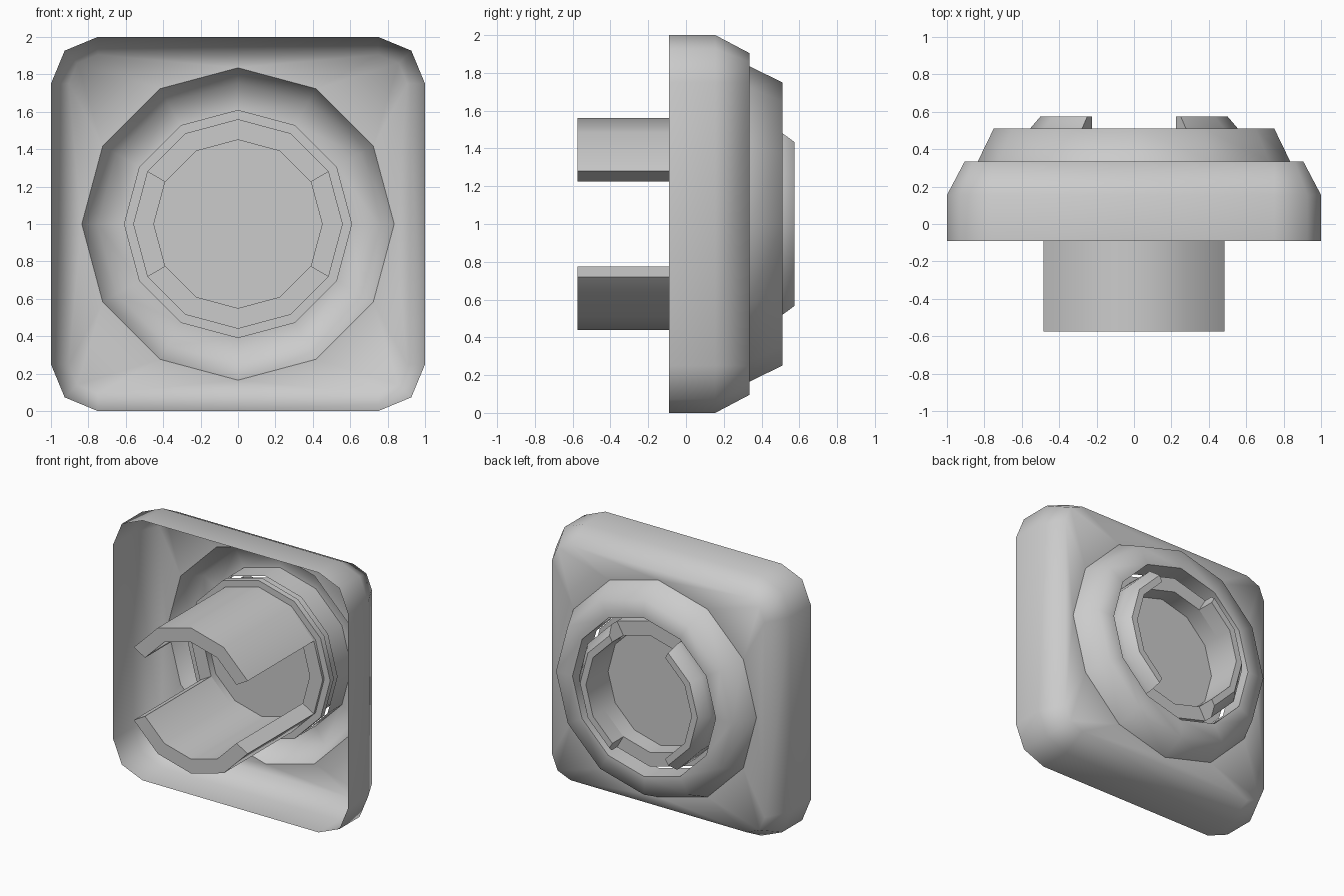
import bpy, bmesh, math

if "Cube" in bpy.data.objects:
    bpy.data.objects.remove(bpy.data.objects["Cube"])

CZ = 1.0  # height of the common axis, which runs along y


def finish(name, bm, angle, outward=False):
    bmesh.ops.recalc_face_normals(bm, faces=bm.faces)
    if outward:  # open shells: the largest rear-looking area must face +y
        if sum(f.normal.y * f.calc_area() for f in bm.faces) < 0:
            bmesh.ops.reverse_faces(bm, faces=bm.faces)
    me = bpy.data.meshes.new(name)
    bm.to_mesh(me)
    bm.free()
    ob = bpy.data.objects.new(name, me)
    bpy.context.collection.objects.link(ob)
    bpy.ops.object.select_all(action='DESELECT')
    bpy.context.view_layer.objects.active = ob
    ob.select_set(True)
    bpy.ops.object.shade_smooth_by_angle(angle=math.radians(angle))
    return ob


def sweep(name, profile, start=0, end=360, closed=True, angle=40, outward=False):
    """Sweep an (r, y) profile about the axis in 30 degree steps."""
    bm = bmesh.new()
    full = end - start == 360
    steps = (end - start) // 30
    rows = []
    for i in range(steps if full else steps + 1):
        a = math.radians(start + 30 * i)
        rows.append([bm.verts.new((r * math.cos(a), y, CZ + r * math.sin(a)))
                     for r, y in profile])
    n = len(profile)
    for i in range(steps):
        p, q = rows[i], rows[(i + 1) % len(rows)]
        for j in range(n if closed else n - 1):
            k = (j + 1) % n
            bm.faces.new((p[j], p[k], q[k], q[j]))
    if closed and not full:
        bm.faces.new(rows[0])
        bm.faces.new(rows[-1])
    return finish(name, bm, angle, outward)


def rounded_square(bm, half, radius, y):
    c = half - radius
    pts = []
    for q in range(4):
        cx = c if q in (0, 3) else -c
        cz = c if q in (0, 1) else -c
        for s in range(3):
            a = math.radians(90 * q + 45 * s)
            pts.append(bm.verts.new((cx + radius * math.cos(a), y,
                                     CZ + cz + radius * math.sin(a))))
    return pts


# open square shell with bevelled rear edge and a 12-sided opening
bm = bmesh.new()
loops = [rounded_square(bm, 1.0, 0.25, -0.09),
         rounded_square(bm, 1.0, 0.25, 0.155),
         rounded_square(bm, 0.905, 0.155, 0.335)]
for a, b in zip(loops, loops[1:]):
    for i in range(12):
        j = (i + 1) % 12
        bm.faces.new((a[i], a[j], b[j], b[i]))
hole = [bm.verts.new((0.835 * math.cos(math.radians(30 * i)), 0.335,
                      CZ + 0.835 * math.sin(math.radians(30 * i))))
        for i in range(12)]
rim = loops[-1]
for q in range(4):
    h = [hole[(3 * q + k) % 12] for k in range(4)]
    r = [rim[(3 * q + k) % 12] for k in range(4)]
    bm.faces.new((h[0], r[0], h[1]))
    bm.faces.new((h[1], r[0], r[1]))
    bm.faces.new((h[1], r[1], h[2]))
    bm.faces.new((h[2], r[1], r[2]))
    bm.faces.new((h[2], r[2], h[3]))
    bm.faces.new((h[3], r[2], r[3]))
finish("square_shell", bm, 70, True)

# raised collar on the shell, with its socket wall
sweep("raised_collar", [(0.835, 0.335), (0.75, 0.51), (0.61, 0.51), (0.61, 0.335)],
      closed=False, angle=70, outward=True)

# plug: flange, body ring and closing disc
sweep("plug_flange", [(0.56, 0.25), (0.61, 0.25), (0.61, 0.295), (0.56, 0.295)])
sweep("plug_ring", [(0.45, 0.23), (0.56, 0.23), (0.56, 0.44), (0.45, 0.44)])
bm = bmesh.new()
for y in (0.285, 0.305):
    bm.faces.new([bm.verts.new((0.45 * math.cos(math.radians(30 * i)), y,
                                CZ + 0.45 * math.sin(math.radians(30 * i))))
                  for i in range(12)])
bm.faces.ensure_lookup_table()
finish("plug_disc", bm, 30)

# front prongs above and below, rear snap clips left and right
for side, a in (("upper", 30), ("lower", 210)):
    sweep(side + "_prong", [(0.45, -0.575), (0.56, -0.575), (0.56, 0.23), (0.45, 0.23)],
          a, a + 120)
for side, a in (("right", -60), ("left", 120)):
    sweep(side + "_clip", [(0.45, 0.44), (0.56, 0.44), (0.56, 0.505),
                           (0.50, 0.575), (0.45, 0.575)], a, a + 120)
